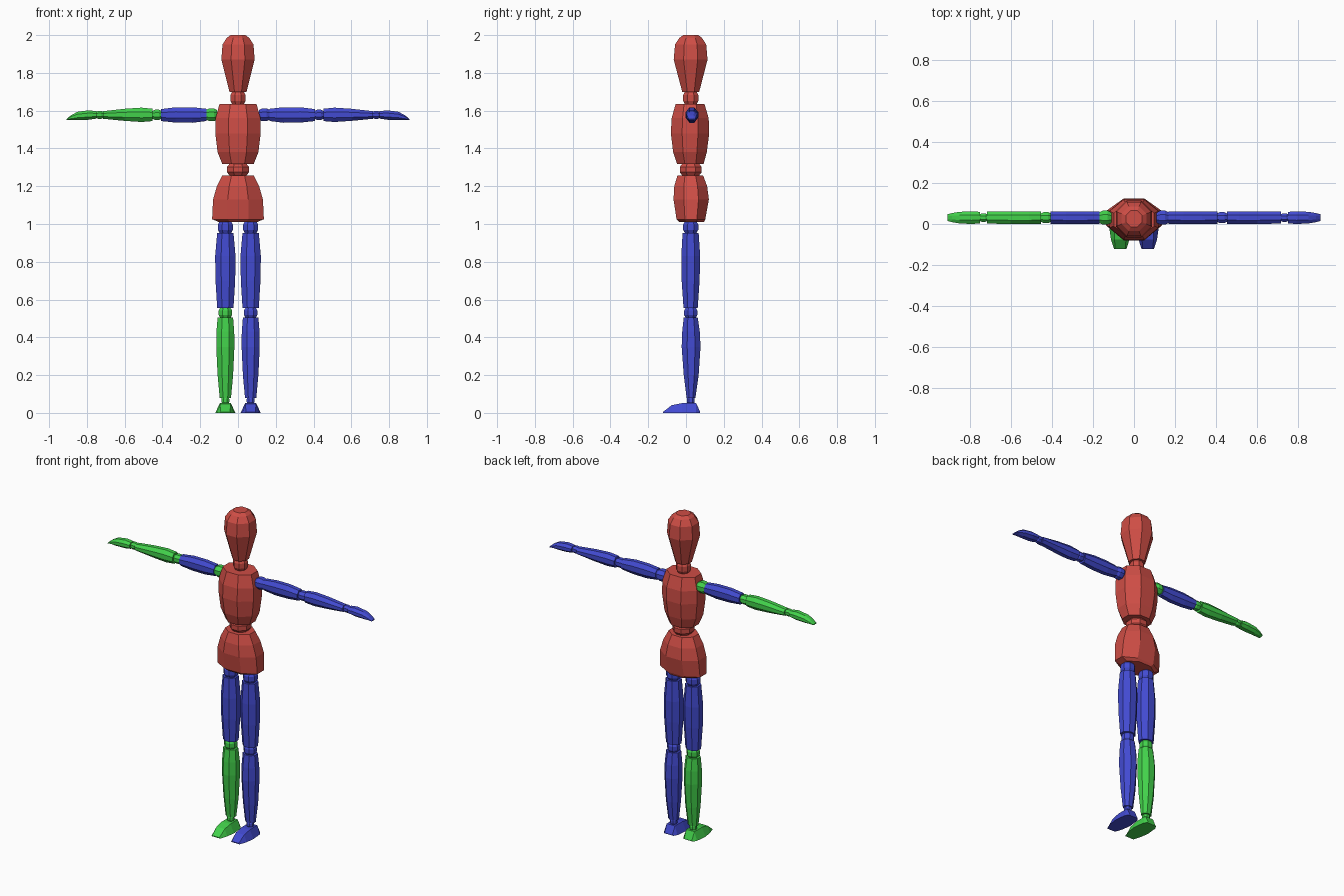
import bpy, bmesh, math

def material(name, rgb):
    m = bpy.data.materials.new(name)
    m.diffuse_color = (*rgb, 1)
    return m

RED = material("red", (0.62, 0.075, 0.06))
GREEN = material("green", (0.055, 0.64, 0.07))
BLUE = material("blue", (0.055, 0.07, 0.64))
K = math.tan(math.pi / 8)
OCTAGON = [(1, -K), (1, K), (K, 1), (-K, 1), (-1, K), (-1, -K), (-K, -1), (K, -1)]
Y = 0.025       # body centre line
ARM_Y, ARM_Z = 0.031, 1.578

def skin(name, rings, mat):
    """Join a list of vertex rings into a closed flat-shaded solid."""
    bm = bmesh.new()
    loops = [[bm.verts.new(p) for p in ring] for ring in rings]
    n = len(loops[0])
    for a, b in zip(loops, loops[1:]):
        for i in range(n):
            j = (i + 1) % n
            bm.faces.new((a[i], a[j], b[j], b[i]))
    bm.faces.new(loops[0][::-1])
    bm.faces.new(loops[-1])
    bmesh.ops.recalc_face_normals(bm, faces=bm.faces)
    me = bpy.data.meshes.new(name)
    bm.to_mesh(me)
    bm.free()
    me.materials.append(mat)
    ob = bpy.data.objects.new(name, me)
    bpy.context.collection.objects.link(ob)
    return ob

def upright(name, rows, mat, x=0):
    """Octagonal solid along z; rows are (z, half width, front y, back y)."""
    skin(name, [[(x + u * w, (f + b) / 2 + v * (b - f) / 2, z) for u, v in OCTAGON]
                for z, w, f, b in rows], mat)

def sideways(name, rows, mat, s):
    """Octagonal solid along x; rows are (x, half depth, low z, high z)."""
    skin(name, [[(s * x, ARM_Y + u * d, (lo + hi) / 2 + v * (hi - lo) / 2) for u, v in OCTAGON]
                for x, d, lo, hi in rows], mat)

def ball_rows(c, r, h):
    """Positions and radii of a faceted ball joint."""
    return [(c + h * t, r * q) for t, q in ((-1, 0.72), (-0.4, 1), (0.4, 1), (1, 0.72))]

def ball_z(name, x, y, z, r, h, mat):
    upright(name, [(p, q, y - q, y + q) for p, q in ball_rows(z, r, h)], mat, x)

def ball_x(name, x, r, h, mat, s):
    sideways(name, [(p, q, ARM_Z - q, ARM_Z + q) for p, q in ball_rows(x, r, h)], mat, s)

# Head and trunk
upright("head", [(1.70, 0.045, -0.02, 0.07), (1.87, 0.088, -0.065, 0.114),
                 (1.95, 0.082, -0.058, 0.107), (1.985, 0.06, -0.035, 0.085),
                 (2.0, 0.04, -0.015, 0.065)], RED)
ball_z("neck", 0, Y, 1.667, 0.04, 0.038, RED)
upright("chest", [(1.318, 0.083, -0.047, 0.093), (1.38, 0.108, -0.068, 0.11),
                  (1.48, 0.12, -0.08, 0.123), (1.56, 0.119, -0.076, 0.12),
                  (1.635, 0.098, -0.055, 0.098)], RED)
ball_z("waist", 0, Y, 1.288, 0.058, 0.035, RED)
upright("pelvis", [(1.01, 0.10, -0.035, 0.095), (1.025, 0.137, -0.05, 0.102),
                   (1.13, 0.132, -0.066, 0.121), (1.20, 0.112, -0.062, 0.112),
                   (1.258, 0.083, -0.045, 0.09)], RED)

for s, side in ((-1, "right"), (1, "left")):
    accent = GREEN if s < 0 else BLUE
    # Arm
    ball_x(side + "_shoulder", 0.14, 0.034, 0.03, accent, s)
    sideways(side + "_upper_arm", [(0.168, 0.03, 1.545, 1.61), (0.24, 0.031, 1.536, 1.618),
                                   (0.33, 0.031, 1.537, 1.618), (0.407, 0.03, 1.545, 1.608)],
             BLUE, s)
    ball_x(side + "_elbow", 0.429, 0.027, 0.026, accent, s)
    sideways(side + "_forearm", [(0.452, 0.03, 1.545, 1.61), (0.51, 0.031, 1.54, 1.616),
                                 (0.6, 0.031, 1.546, 1.61), (0.715, 0.029, 1.557, 1.597)],
             accent, s)
    ball_x(side + "_wrist", 0.732, 0.021, 0.02, accent, s)
    sideways(side + "_hand", [(0.75, 0.028, 1.558, 1.597), (0.79, 0.031, 1.552, 1.602),
                              (0.85, 0.028, 1.55, 1.594), (0.885, 0.022, 1.55, 1.575),
                              (0.908, 0.016, 1.55, 1.556)], accent, s)
    # Leg
    x = s * 0.067
    ball_z(side + "_hip", x, Y, 0.983, 0.04, 0.034, BLUE)
    upright(side + "_thigh", [(0.555, 0.043, -0.013, 0.062), (0.70, 0.052, -0.023, 0.072),
                              (0.83, 0.054, -0.025, 0.075), (0.953, 0.043, -0.018, 0.067)],
            BLUE, x)
    ball_z(side + "_knee", x, Y, 0.53, 0.035, 0.03, accent)
    upright(side + "_shin", [(0.08, 0.03, 0.003, 0.05), (0.20, 0.041, -0.012, 0.067),
                             (0.35, 0.048, -0.023, 0.077), (0.43, 0.047, -0.02, 0.073),
                             (0.505, 0.041, -0.012, 0.062)], accent, x)
    ball_z(side + "_ankle", x, Y, 0.066, 0.021, 0.02, accent)
    # Foot: wedge with a wide sole; rows are (y, sole half width, top half width, height)
    foot = [(0.075, 0.032, 0.026, 0.006), (0.053, 0.046, 0.028, 0.052),
            (-0.02, 0.053, 0.029, 0.052), (-0.075, 0.045, 0.028, 0.041),
            (-0.122, 0.03, 0.024, 0.005)]
    skin(side + "_foot", [[(x - b, y, 0), (x + b, y, 0), (x + t, y, h), (x - t, y, h)]
                          for y, b, t, h in foot], accent)
